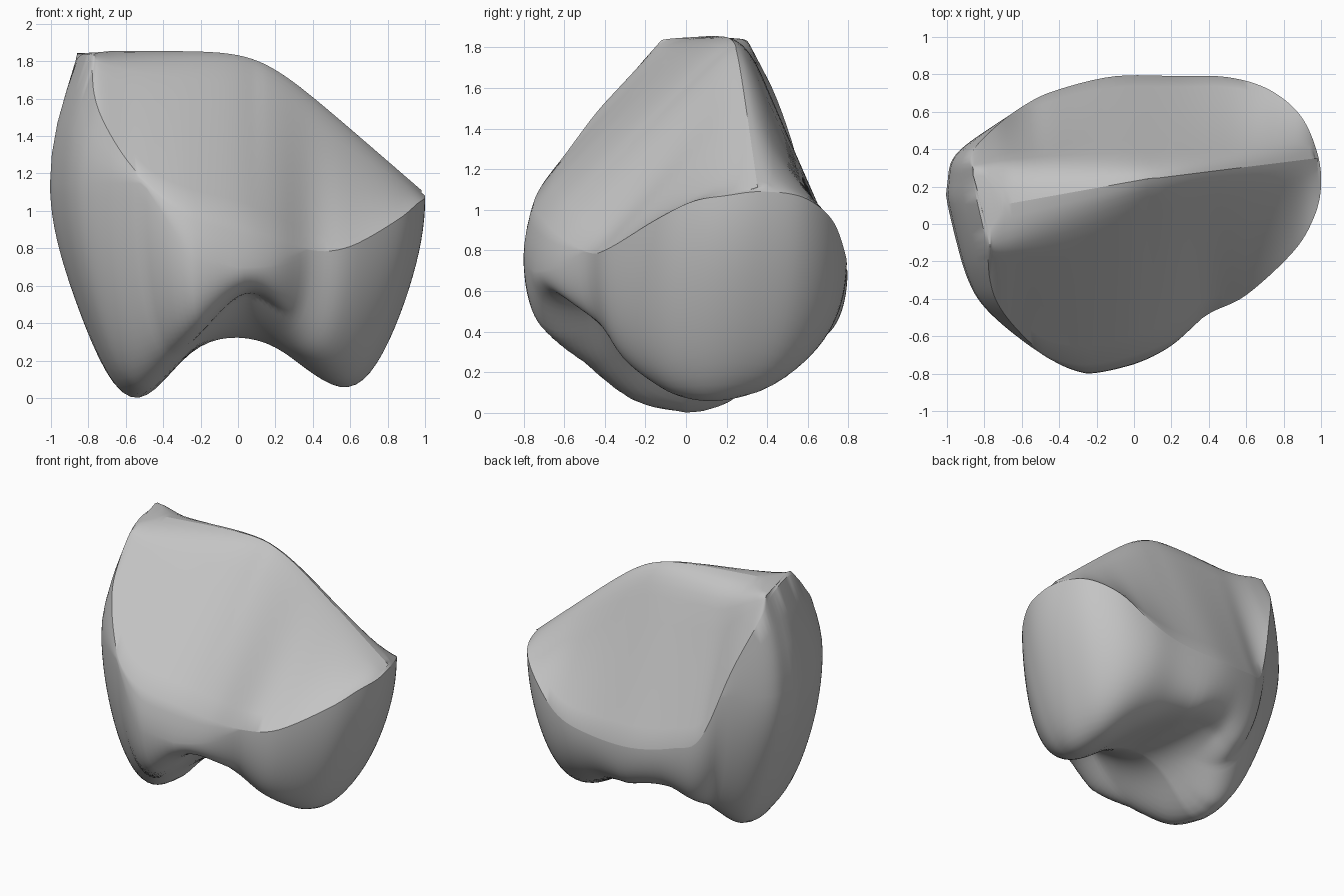
import bpy, bmesh
from math import exp, log, sin, pi
from mathutils import Vector

cube = bpy.data.objects.get("Cube")
if cube:
    bpy.data.objects.remove(cube, do_unlink=True)

# Rim where the sloped upper faces meet the rounded lower body
RIM = [Vector(p) for p in (
    (1, .2, 1.07), (.98, .38, 1.09), (.89, .58, 1.06), (.72, .72, .95),
    (.5, .785, .78), (.25, .79, .71), (-.1, .79, .7), (-.4, .72, .75),
    (-.57, .645, .84), (-.74, .52, 1.34), (-.87, .37, 1.7), (-.855, .2, 1.82),
    (-.79, -.1, 1.82), (-.77, -.3, 1.63), (-.72, -.44, 1.48), (-.6, -.59, 1.28),
    (-.45, -.71, 1.12), (-.25, -.75, 1.02), (0, -.7, .95), (.2, -.62, .87),
    (.4, -.48, .79), (.6, -.38, .81), (.85, -.15, .95), (.96, .03, 1.04))]
STEPS = 6
LEFT_END = 69      # rim index at the tall end of the crest


def smooth_loop(pts, steps):
    """Closed Catmull-Rom curve through the points."""
    out, n = [], len(pts)
    for i in range(n):
        a, b, c, d = (pts[(i + k) % n] for k in (-1, 0, 1, 2))
        for s in range(steps):
            t = s / steps
            out.append((b * 2 + (c - a) * t + (a * 2 - b * 5 + c * 4 - d) * t ** 2
                        + (b * 3 - a - c * 3 + d) * t ** 3) / 2)
    return out


def clamp(v, low=0.0, high=1.0):
    return max(low, min(high, v))


def bezier(a, b, c, t):
    return a * (1 - t) ** 2 + b * 2 * t * (1 - t) + c * t * t


def ridge_points(p):
    """Crest edge on this side, and the crest centre line."""
    x = p.x * .98
    veer = .11 * clamp((x - .12) / .88)
    front = clamp(-.13 + (x + .8) * .36, -.13, .19) + veer
    back = .3 + veer
    mid = (front + back) / 2
    y = max(p.y, front) if p.y < mid else min(p.y, back)
    drop = .1 * log(1 + exp((x - .12) / .1))
    z = max(1.84 - .865 * drop, 1.07)
    # the crest fans out across the tall end instead of pinching to a point
    fan = .8 * clamp((-.68 - x) / .12)
    return Vector((x, y, z)), Vector((x, mid + (y - mid) * fan, z + .015 * (1 - fan)))


def belly(x, y):
    """Underside height: two lobes with a notch between them."""
    z = .34 - .48 * exp(-((x + .64) / .31) ** 2) - .48 * exp(-((x - .7) / .36) ** 2)
    front = clamp(-y / .45) ** 1.5
    z += .24 * front * exp(-((x - .08) / .24) ** 2)
    z += .12 * clamp(y / .5) * clamp(-x / .3)
    return z


def equator(p):
    """Widest outline: bulges out on the tall side and at the front lip."""
    lift = max(0, p.z - 1.1)
    push = lift * (.22 if p.x < -.3 else 0) * clamp((.75 - p.y) / .6)
    lip = clamp((-p.y - .5) / .2) * clamp((p.x + .5) / .25)
    return Vector((p.x - push, p.y - .05 * lip, min(p.z, 1.15) - .25 * lip))


rim = smooth_loop(RIM, STEPS)
rings = []

# Sloped upper faces, rolling over into the crest
for t in (1, .8, .6, .4, .2, 0):
    ring = []
    for p in rim:
        edge, mid = ridge_points(p)
        ring.append(bezier(p.lerp(edge, .84), edge, mid, t))
    rings.append(ring)
for t in (.7, .5, .3, .12):
    rings.append([p.lerp(ridge_points(p)[0], t) for p in rim])
rings.append(rim)

# Side bulge below the rim
for t in (.25, .5, .75, 1):
    ring = []
    for p in rim:
        e = equator(p)
        control = Vector((e.x, e.y, e.z + (p.z - e.z) * .45))
        ring.append(bezier(p, control, e, t) - Vector((0, 0, .004 * t)))
    rings.append(ring)

# Rounded underside, with a blockier wall between the lobes
COUNT = 30
for k in range(1, COUNT):
    r = sin((1 - k / COUNT) * pi / 2)
    ring = []
    for p in rim:
        e = equator(p)
        x, y = e.x * r, e.y * r
        power = 3 - .4 * clamp(x / .4) + 6 * exp(-((x + .05) / .28) ** 2)
        rise = 1 - (1 - r ** power) ** .5
        base = belly(x, y)
        ring.append(Vector((x, y, max(0, base + (e.z - base) * rise))))
    rings.append(ring)

bm = bmesh.new()
rows = [[bm.verts.new(p) for p in ring] for ring in rings]
n = len(rim)
for upper, lower in zip(rows, rows[1:]):
    for i in range(n):
        j = (i + 1) % n
        bm.faces.new((upper[i], lower[i], lower[j], upper[j]))
center = bm.verts.new((0, 0, belly(0, 0)))
for i in range(n):
    bm.faces.new((rows[-1][i], center, rows[-1][(i + 1) % n]))

# Close the fanned tall end of the crest
top = rows[0]
for k in range(20):
    a, b = LEFT_END + k, LEFT_END - k
    quad = [top[a], top[a + 1], top[b - 1]] + ([top[b]] if k else [])
    bm.faces.new(quad)
bmesh.ops.remove_doubles(bm, verts=bm.verts, dist=.0008)
bmesh.ops.recalc_face_normals(bm, faces=bm.faces)

mesh = bpy.data.meshes.new("two_lobed_body")
bm.to_mesh(mesh)
bm.free()
body = bpy.data.objects.new("two_lobed_body", mesh)
bpy.context.collection.objects.link(body)

# Plain grey material
grey = bpy.data.materials.new("plain_grey")
grey.use_nodes = True
color = (.55, .55, .55, 1)
grey.diffuse_color = color
for node in grey.node_tree.nodes:
    if node.type == 'BSDF_PRINCIPLED':
        node.inputs["Base Color"].default_value = color
mesh.materials.append(grey)

bpy.ops.object.select_all(action='DESELECT')
body.select_set(True)
bpy.context.view_layer.objects.active = body
bpy.ops.object.shade_smooth_by_angle(angle=.7)
